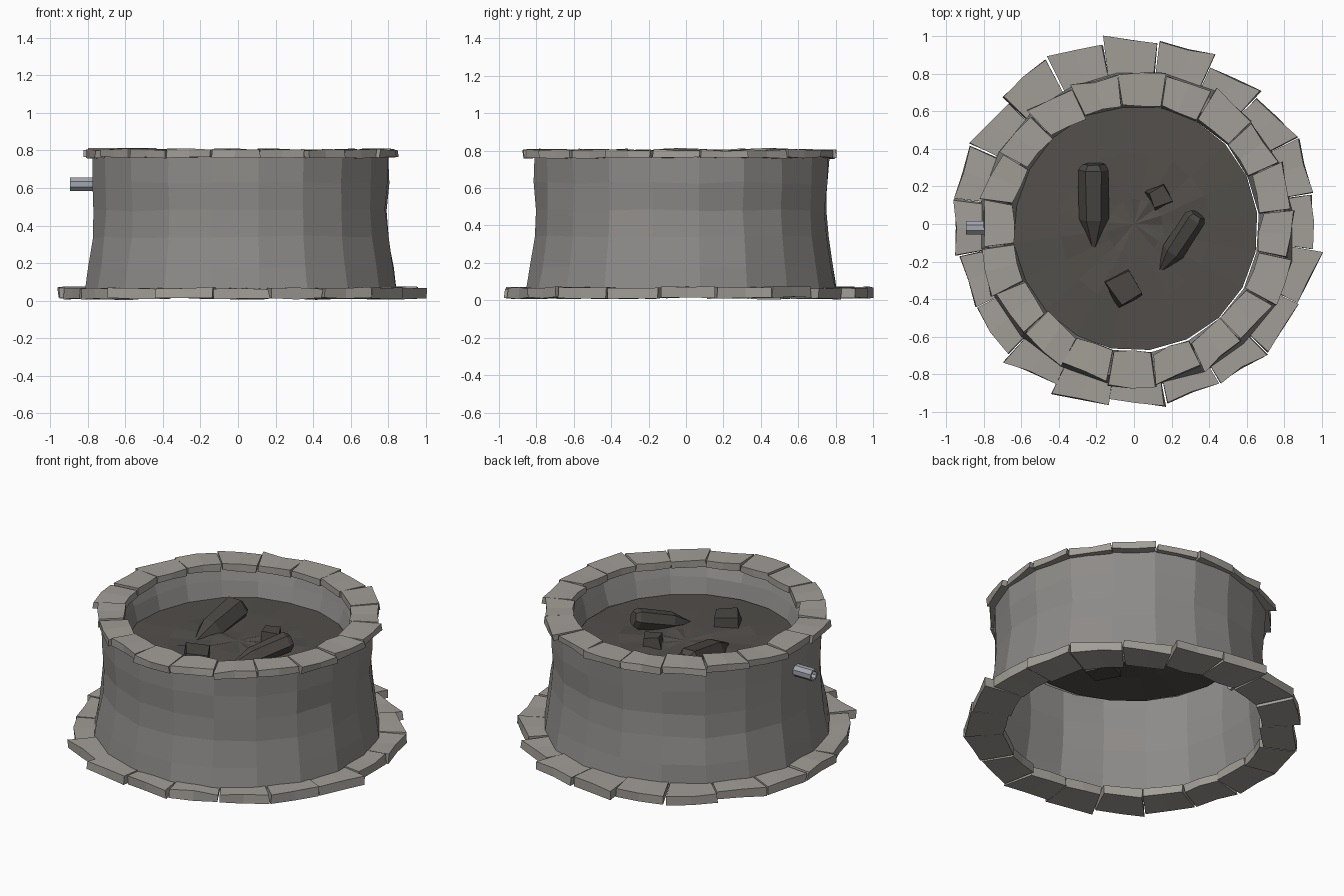
import bpy, bmesh, math, random
from mathutils import Vector

if "Cube" in bpy.data.objects:
    bpy.data.objects.remove(bpy.data.objects["Cube"])

random.seed(4)
N = 20


def jit(a):
    return random.uniform(-a, a)


def material(name, col):
    m = bpy.data.materials.new(name)
    m.diffuse_color = (*col, 1)
    m.use_nodes = True
    m.node_tree.nodes["Principled BSDF"].inputs["Base Color"].default_value = m.diffuse_color
    return m


STONE = material("stone", (0.36, 0.34, 0.31))
MORTAR = material("wall_stone", (0.27, 0.26, 0.25))
ASH = material("ash", (0.085, 0.078, 0.07))
CHAR = material("charcoal", (0.07, 0.064, 0.058))
STEEL = material("steel", (0.36, 0.38, 0.42))


def finish(bm, name, mat, recalc=True):
    if recalc:
        bmesh.ops.recalc_face_normals(bm, faces=bm.faces)
    me = bpy.data.meshes.new(name)
    bm.to_mesh(me)
    bm.free()
    me.materials.append(mat)
    ob = bpy.data.objects.new(name, me)
    bpy.context.collection.objects.link(ob)
    return ob


def loft(bm, rings, closed=True, caps=False):
    """Skin a list of equal-length point rings."""
    vs = [[bm.verts.new(p) for p in r] for r in rings]
    n = len(rings[0])
    for a, b in zip(vs, vs[1:]):
        for i in range(n if closed else n - 1):
            j = (i + 1) % n
            bm.faces.new((a[i], a[j], b[j], b[i]))
    if caps:
        bm.faces.new(vs[0][::-1])
        bm.faces.new(vs[-1])
    return vs


def circle(r, z, cx=0.0, cy=0.0, n=N, phase=0.0, j=0.0):
    pts = []
    for i in range(n):
        a = phase + math.tau * i / n
        q = r + jit(j)
        pts.append((cx + q * math.cos(a), cy + q * math.sin(a), z + jit(j)))
    return pts


# Wall: open-bottomed shell that folds over the top and down to the ash bed
CX, CY = 0.015, -0.025
profile = [(0.84, 0.04), (0.82, 0.18), (0.795, 0.34), (0.785, 0.48),
           (0.79, 0.63), (0.795, 0.775), (0.71, 0.775), (0.68, 0.69), (0.655, 0.59)]
bm = bmesh.new()
loft(bm, [circle(r, z, CX, CY, phase=0.12, j=0.007) for r, z in profile])
finish(bm, "wall", MORTAR)

# Ash bed: low, uneven fan of rings
bm = bmesh.new()
vs = loft(bm, [circle(r, z, 0.005, -0.02, phase=0.12, j=j) for r, z, j in
               ((0.655, 0.595, 0.0), (0.4, 0.605, 0.008), (0.15, 0.61, 0.008))])
c = bm.verts.new((0, 0, 0.61))
for i in range(N):
    bm.faces.new((vs[-1][i], vs[-1][(i + 1) % N], c))
finish(bm, "ash_bed", ASH)


# Rings of rough flat stones
def stone_ring(name, cx, cy, r_in, r_out, z0, z1, phase, rough):
    bm = bmesh.new()
    step = math.tau / N
    for k in range(N):
        tilt, lift, dr = jit(rough), jit(0.004), jit(rough * 0.4)
        sections = []
        for t in (0.015, 0.5, 0.985):
            a = phase + (k + t) * step
            bow = math.cos((t - 0.5) * step)        # keeps the edges straight
            slide = tilt * (t - 0.5)
            ro = r_out / bow + dr + slide + jit(0.006)
            ri = r_in / bow + slide * 0.6 + jit(0.01)
            sec = []
            for r, z in ((ri, z0), (ro, z0), (ro + jit(0.008), z1), (ri, z1)):
                b = a + jit(0.008)
                sec.append((cx + r * math.cos(b), cy + r * math.sin(b),
                            z + lift + jit(0.005)))
            sections.append(sec)
        loft(bm, sections, caps=True)
    return finish(bm, name, STONE)


stone_ring("base_stones", 0, 0, 0.75, 0.96, 0.012, 0.068, math.radians(10), 0.06)
stone_ring("rim_stones", CX, CY, 0.655, 0.825, 0.762, 0.805, math.radians(7), 0.04)


# Charred logs: six-sided, blunt high end, point buried in the ash
def log(name, top, tip, r):
    top, tip = Vector(top), Vector(tip)
    d = (tip - top).normalized()
    u = d.cross(Vector((0, 0, 1))).normalized()
    v = u.cross(d)
    rings = []
    for t, s in ((-0.02, 0.7), (0.05, 1.0), (0.65, 0.95), (1.0, 0.15)):
        mid = top.lerp(tip, t)
        rings.append([mid + (u * math.cos(math.tau * i / 6) + v * math.sin(math.tau * i / 6))
                      * r * (s + jit(0.06)) for i in range(6)])
    bm = bmesh.new()
    loft(bm, rings, caps=True)
    finish(bm, name, CHAR)


log("log_large", (-0.215, 0.31, 0.645), (-0.215, -0.13, 0.59), 0.083)
log("log_small", (0.335, 0.045, 0.68), (0.14, -0.25, 0.59), 0.062)


# Coal chunks: knocked-about boxes
def coal(name, loc, size, h, rot):
    bm = bmesh.new()
    bmesh.ops.create_cube(bm, size=1)
    for v in bm.verts:
        s = 0.85 if v.co.z > 0 else 1.0
        v.co = Vector((v.co.x * size * s + jit(size * 0.08),
                       v.co.y * size * s + jit(size * 0.08), v.co.z * h + jit(0.006)))
    ob = finish(bm, name, CHAR)
    ob.location = loc
    ob.rotation_euler = (0, 0.08, rot)


coal("coal_small", (0.135, 0.145, 0.62), 0.11, 0.08, 0.45)
coal("coal_large", (-0.055, -0.34, 0.62), 0.16, 0.1, 0.5)

# Side pipe: eight-sided tube through the wall
bm = bmesh.new()
loft(bm, [[(x, -0.02 + r * math.cos(math.tau * (i + 0.5) / 8),
            0.62 + r * math.sin(math.tau * (i + 0.5) / 8)) for i in range(8)]
          for x, r in ((-0.86, 0.024), (-0.895, 0.026), (-0.895, 0.038), (-0.755, 0.038))],
     caps=True)
finish(bm, "gas_pipe", STEEL)
